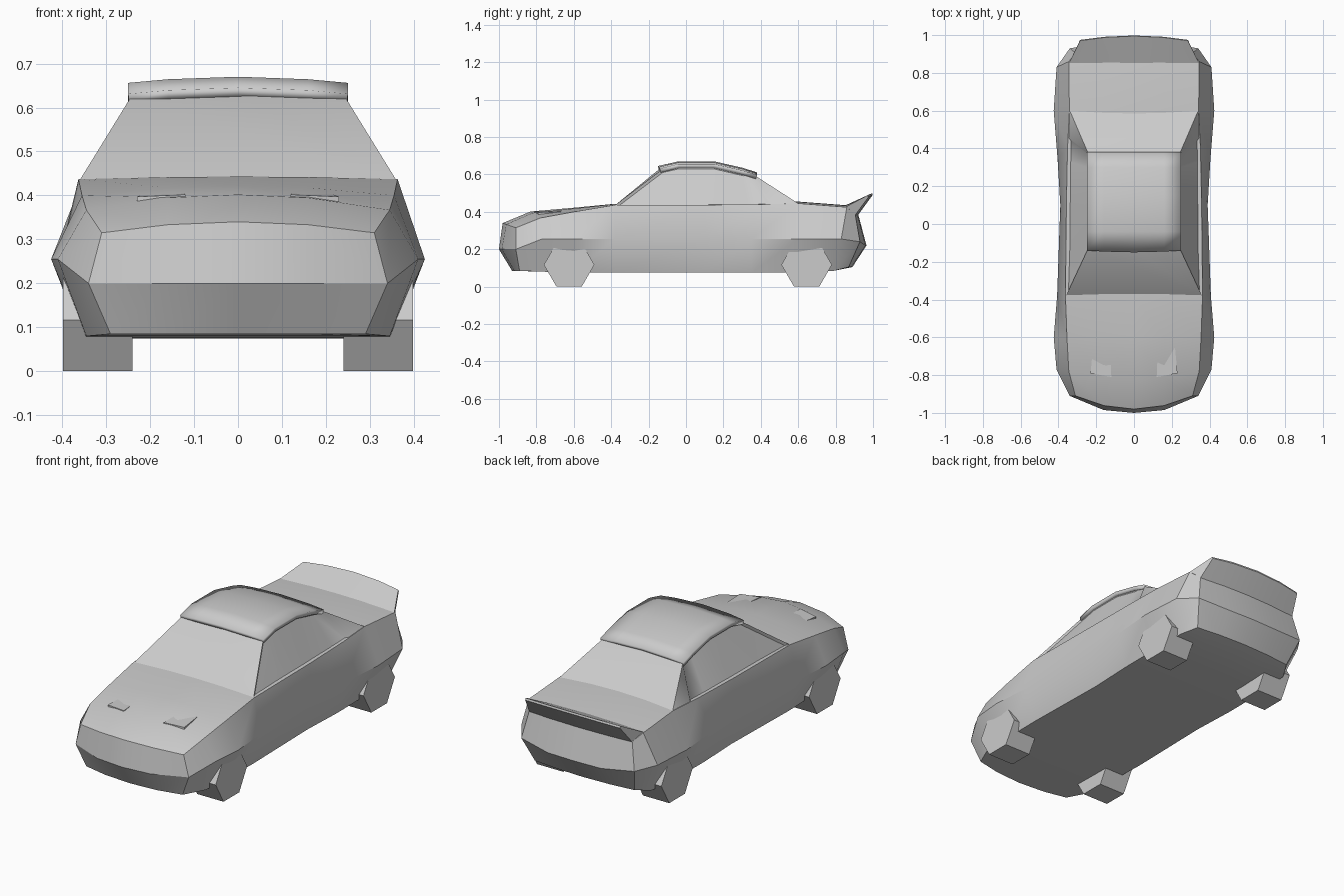
import bpy, bmesh
from math import radians

if "Cube" in bpy.data.objects:
    bpy.data.objects.remove(bpy.data.objects["Cube"])


def make_object(name, verts, faces, angle=30):
    mesh = bpy.data.meshes.new(name)
    mesh.from_pydata(verts, [], faces)
    bm = bmesh.new()
    bm.from_mesh(mesh)
    bmesh.ops.remove_doubles(bm, verts=bm.verts, dist=0.0005)
    bmesh.ops.recalc_face_normals(bm, faces=bm.faces)
    bm.to_mesh(mesh)
    bm.free()
    obj = bpy.data.objects.new(name, mesh)
    bpy.context.collection.objects.link(obj)
    bpy.ops.object.select_all(action='DESELECT')
    bpy.context.view_layer.objects.active = obj
    obj.select_set(True)
    bpy.ops.object.shade_smooth_by_angle(angle=radians(angle))
    return obj


def bridge(rings, closed=True):
    """Quads joining equal-length rings stored one after another."""
    n = len(rings[0])
    last = n if closed else n - 1
    return [(r * n + i, r * n + (i + 1) % n, (r + 1) * n + (i + 1) % n, (r + 1) * n + i)
            for r in range(len(rings) - 1) for i in range(last)]


def body_ring(sill, waist, shoulder, bow_low, bow_top, crown):
    """Cross-section whose floor and top edges bow towards the centre line."""
    def bowed(p, x, bow, rise):
        f = 1 - (x / p[0]) ** 2
        return (x, p[1] + bow * f, p[2] + rise * f)
    half = [bowed(sill, .16, bow_low, 0), sill, waist, shoulder,
            bowed(shoulder, .16, bow_top, crown)]
    mirrored = [(-x, y, z) for x, y, z in reversed(half)]
    return ([bowed(sill, 0, bow_low, 0)] + half
            + [bowed(shoulder, 0, bow_top, crown)] + mirrored)


# Body shell: sections from nose to tail, (sill, waist, shoulder, bows, crown)
sections = [
    ((.29, -.89, .085), (.34, -.91, .2), (.31, -.91, .315), -.04, -.07, .025),
    ((.345, -.77, .08), (.41, -.77, .255), (.345, -.78, .367), 0, -.05, .035),
    ((.35, -.6, .077), (.425, -.6, .255), (.355, -.6, .4), 0, 0, .022),
    ((.355, -.38, .075), (.407, -.38, .255), (.363, -.38, .437), 0, 0, .006),
    ((.345, .1, .075), (.39, .1, .255), (.358, .1, .437), 0, 0, .006),
    ((.355, .35, .075), (.405, .35, .255), (.352, .4, .44), 0, 0, .01),
    ((.355, .6, .077), (.425, .6, .255), (.342, .6, .445), 0, 0, .01),
    ((.345, .79, .085), (.41, .83, .255), (.345, .86, .425), 0, 0, .01),
    ((.30, .87, .105), (.34, .93, .24), (.31, .905, .385), .02, .015, .005),
]
rings = [body_ring(*s) for s in sections]
verts = [p for r in rings for p in r]
faces = bridge(rings)


def end_cap(start, y_mid, y_side, z):
    """Curved fascia closing one end of the shell."""
    c = len(verts)
    verts.extend([(.16, y_side, z), (0, y_mid, z), (-.16, y_side, z)])
    quads = [(1, 2, 3, 'a'), (3, 4, 5, 'a'), (0, 1, 'a', 'b'), (5, 6, 'b', 'a'),
             (11, 0, 'b', 'c'), (6, 7, 'c', 'b'), (10, 11, 'c', 9), (7, 8, 9, 'c')]
    extra = {'a': c, 'b': c + 1, 'c': c + 2}
    for q in quads:
        faces.append(tuple(extra[i] if i in extra else start + i for i in q))


end_cap(0, -1.0, -.985, .2)
end_cap(12 * (len(rings) - 1), .965, .96, .22)
make_object("body_shell", verts, faces)

# Cabin: side stations (base y, base x, base z, top y, top z)
stations = [(-.38, .36, .435, -.13, .625), (-.12, .352, .435, -.04, .645),
            (.12, .35, .435, .15, .645), (.33, .35, .435, .3, .61),
            (.46, .35, .435, .375, .59), (.6, .34, .445, .375, .59)]
rings = [[(-bx, by, bz), (-.243, ty, tz), (0, ty, tz + .014), (.243, ty, tz), (bx, by, bz)]
         for by, bx, bz, ty, tz in stations]
n = len(rings) * 5
cabin = make_object("cabin_glass", [p for r in rings for p in r],
                    bridge(rings, False) + [(0, 1, 2, 3, 4), tuple(range(n - 5, n))])

# Recessed side windows
bm = bmesh.new()
bm.from_mesh(cabin.data)
for side in (-1, 1):
    window = [f for f in bm.faces if f.normal.x * side > .5
              and f.calc_center_median().y < .42 and len(f.verts) == 4]
    bmesh.ops.inset_region(bm, faces=window, thickness=.012, depth=-.01, use_even_offset=True)
bm.to_mesh(cabin.data)
bm.free()

# Roof panel: thin crowned sheet slightly overhanging the glass
roof_line = [(-.14, .631), (-.04, .656), (.15, .656), (.3, .622), (.38, .597)]
rings = [[(x, y - .01 * (y < -.1) * (1 - (x / .25) ** 2), z + .014 * (1 - (x / .25) ** 2))
          for x in (-.25, -.16, 0, .16, .25)] for y, z in roof_line]
roof = make_object("roof_panel", [p for r in rings for p in r], bridge(rings, False))
thick = roof.modifiers.new("thickness", 'SOLIDIFY')
thick.thickness = .022
thick.offset = -1 if roof.data.polygons[0].normal.z > 0 else 1

# Tail spoiler: upswept lip on the boot lid
rings = []
for t in (-1, -.55, 0, .55, 1):
    f = 1 - t * t
    rings.append([(.345 * t, .85, .424 + .01 * f), (.285 * t, .97 + .025 * f, .488 + .012 * f),
                  (.285 * t, .975 + .023 * f, .478 + .012 * f), (.31 * t, .905 + .015 * f, .383)])
make_object("tail_spoiler", [p for r in rings for p in r],
            bridge(rings) + [(0, 1, 2, 3), (16, 17, 18, 19)])

# Raised lamp covers on the bonnet
for side, label in ((-1, "left"), (1, "right")):
    pts = [(.12, -.81, .38), (.23, -.79, .37), (.12, -.81, .402), (.23, -.79, .397),
           (.13, -.58, .41), (.21, -.58, .405)]
    make_object("lamp_cover_" + label, [(x * side, y, z) for x, y, z in pts],
                [(0, 1, 3, 2), (2, 3, 5, 4), (0, 2, 4), (1, 3, 5), (0, 1, 5, 4)])

# Six-sided wheels
for y, end in ((-.625, "front"), (.645, "rear")):
    for side, label in ((-1, "left"), (1, "right")):
        bpy.ops.mesh.primitive_cylinder_add(vertices=6, radius=.135, depth=.158,
                                            location=(side * .319, y, .117),
                                            rotation=(0, radians(90), 0))
        bpy.context.object.name = end + "_wheel_" + label
